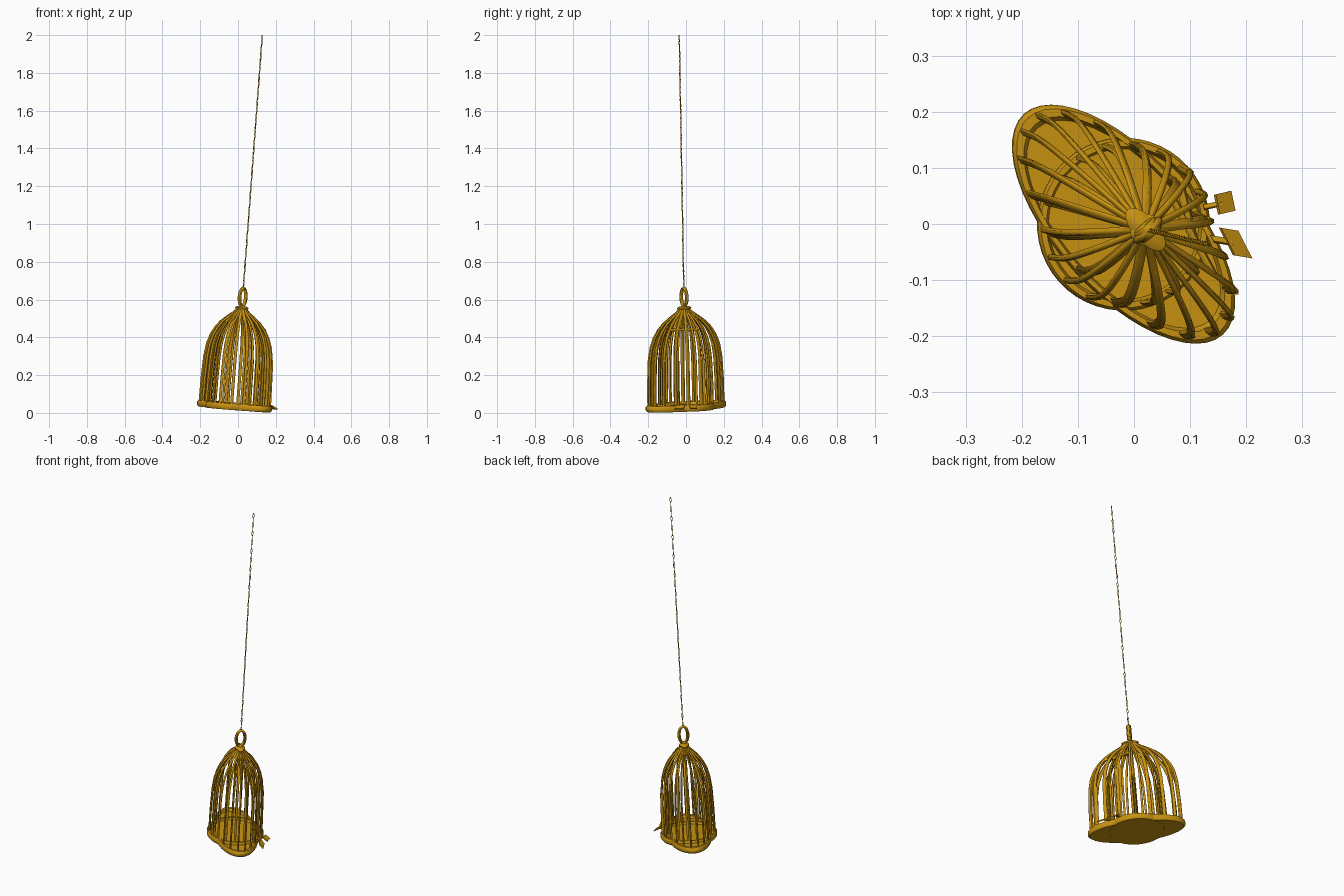
import bpy, bmesh, math
from mathutils import Matrix, Vector

if "Cube" in bpy.data.objects:
    bpy.data.objects.remove(bpy.data.objects["Cube"], do_unlink=True)

gold = bpy.data.materials.new("antique gold")
gold.use_nodes = True
gold.diffuse_color = (0.58, 0.29, 0.006, 1)
gold.node_tree.nodes["Principled BSDF"].inputs["Base Color"].default_value = gold.diffuse_color


def finish(obj, matrix, angle=40):
    obj.matrix_world = matrix
    obj.data.materials.clear()
    obj.data.materials.append(gold)
    bpy.ops.object.select_all(action="DESELECT")
    obj.select_set(True)
    bpy.context.view_layer.objects.active = obj
    bpy.ops.object.shade_smooth_by_angle(angle=math.radians(angle))


def tubes(name, paths, radius, matrix, cyclic=False, sides=2):
    """Round tubes along one or more paths."""
    curve = bpy.data.curves.new(name, "CURVE")
    curve.dimensions = "3D"
    curve.bevel_depth = radius
    curve.bevel_resolution = sides - 1
    curve.use_fill_caps = True
    for path in paths:
        line = curve.splines.new("POLY")
        line.points.add(len(path) - 1)
        for point, co in zip(line.points, path):
            point.co = (*co, 1)
        line.use_cyclic_u = cyclic
    obj = bpy.data.objects.new(name, curve)
    bpy.context.collection.objects.link(obj)
    bpy.ops.object.select_all(action="DESELECT")
    obj.select_set(True)
    bpy.context.view_layer.objects.active = obj
    bpy.ops.object.convert(target="MESH")
    finish(bpy.context.object, matrix, 60)


def lathe(name, profile, matrix, steps=48):
    """Surface of revolution around the local z axis."""
    bm = bmesh.new()
    verts = [bm.verts.new((r, 0, z)) for r, z in profile]
    edges = [bm.edges.new(pair) for pair in zip(verts, verts[1:])]
    bmesh.ops.spin(bm, geom=verts + edges, cent=(0, 0, 0), axis=(0, 0, 1),
                   angle=math.tau, steps=steps)
    bmesh.ops.remove_doubles(bm, verts=bm.verts, dist=0.0001)
    bmesh.ops.recalc_face_normals(bm, faces=bm.faces)
    mesh = bpy.data.meshes.new(name)
    bm.to_mesh(mesh)
    bm.free()
    obj = bpy.data.objects.new(name, mesh)
    bpy.context.collection.objects.link(obj)
    finish(obj, matrix)


def box(name, size, matrix, local):
    bm = bmesh.new()
    bmesh.ops.create_cube(bm, size=1, matrix=local @ Matrix.Diagonal((*size, 1)))
    mesh = bpy.data.meshes.new(name)
    bm.to_mesh(mesh)
    bm.free()
    obj = bpy.data.objects.new(name, mesh)
    bpy.context.collection.objects.link(obj)
    finish(obj, matrix)


def polar(r, degrees, z):
    a = math.radians(degrees)
    return Vector((r * math.cos(a), r * math.sin(a), z))


def oval(width, height, centre_z, turn=0, count=24):
    """Upright oval whose flat side faces local x when turn is zero."""
    points = []
    for i in range(count):
        a = math.tau * i / count
        p = Vector((0, width * math.cos(a), centre_z + height * math.sin(a)))
        points.append(Matrix.Rotation(turn, 3, "Z") @ p)
    return points


tray_profile = [(0, 0), (0.148, 0), (0.154, 0.008), (0.154, 0.026), (0.149, 0.034),
                (0.139, 0.034), (0.134, 0.02), (0, 0.02)]
bar_profile = [(0.143, 0.02), (0.142, 0.15), (0.138, 0.27), (0.13, 0.34), (0.117, 0.39),
               (0.1, 0.43), (0.08, 0.462), (0.055, 0.49), (0.03, 0.515), (0.012, 0.542)]
cap_profile = [(0, 0.532), (0.026, 0.534), (0.028, 0.541), (0.02, 0.547), (0, 0.552)]
DOOR_START, DOOR_END = 32, 92


def cage(prefix, matrix):
    lathe(prefix + "_tray", tray_profile, matrix)
    lathe(prefix + "_cap", cap_profile, matrix, 20)
    # Domed wire bars
    tubes(prefix + "_bars", [[polar(r, 12 + 20 * i, z) for r, z in bar_profile]
                             for i in range(18)], 0.0062, matrix)
    # Door rail and jambs
    rail = [polar(0.1, a, 0.432) for a in (DOOR_START, DOOR_END)]
    jambs = [[polar(0.143, a, 0.02), polar(0.138, a, 0.27)] for a in (DOOR_START, DOOR_END)]
    tubes(prefix + "_door_frame", [rail] + jambs, 0.008, matrix)
    # Door latch plate on a short stem
    turn = Matrix.Rotation(math.radians(60), 4, "Z")
    tilt = Matrix.Rotation(math.radians(30), 4, "Y")
    box(prefix + "_latch_plate", (0.034, 0.036, 0.007), matrix,
        turn @ Matrix.Translation((0.184, 0, 0.028)) @ tilt)
    tubes(prefix + "_latch_stem", [[polar(0.145, 60, 0.034), polar(0.178, 60, 0.032)]],
          0.005, matrix)
    # Hanging loop
    tubes(prefix + "_hanging_loop", [oval(0.026, 0.048, 0.597)], 0.007, matrix, True, 3)


# The cage leans along the chain direction
lean = Vector((0.075, -0.018, 1)).normalized()
frame = (Matrix.Translation((-0.02, 0, 0.017))
         @ Vector((0, 0, 1)).rotation_difference(lean).to_matrix().to_4x4()
         @ Matrix.Rotation(math.radians(-48), 4, "Z"))
cage("round_cage", frame)
cage("oval_cage", frame @ Matrix.Translation((0, 0, 0.001)) @ Matrix.Diagonal((1.72, 0.79, 1, 1)))

# Chain of alternating links up to the top
start, pitch, links = 0.64, 0.0275, 49
chain = [oval(0.0035, 0.0165, start + pitch * (i + 0.5), math.pi / 2 * (i % 2), 10)
         for i in range(links)]
tubes("chain", chain, 0.0016, frame, True)
